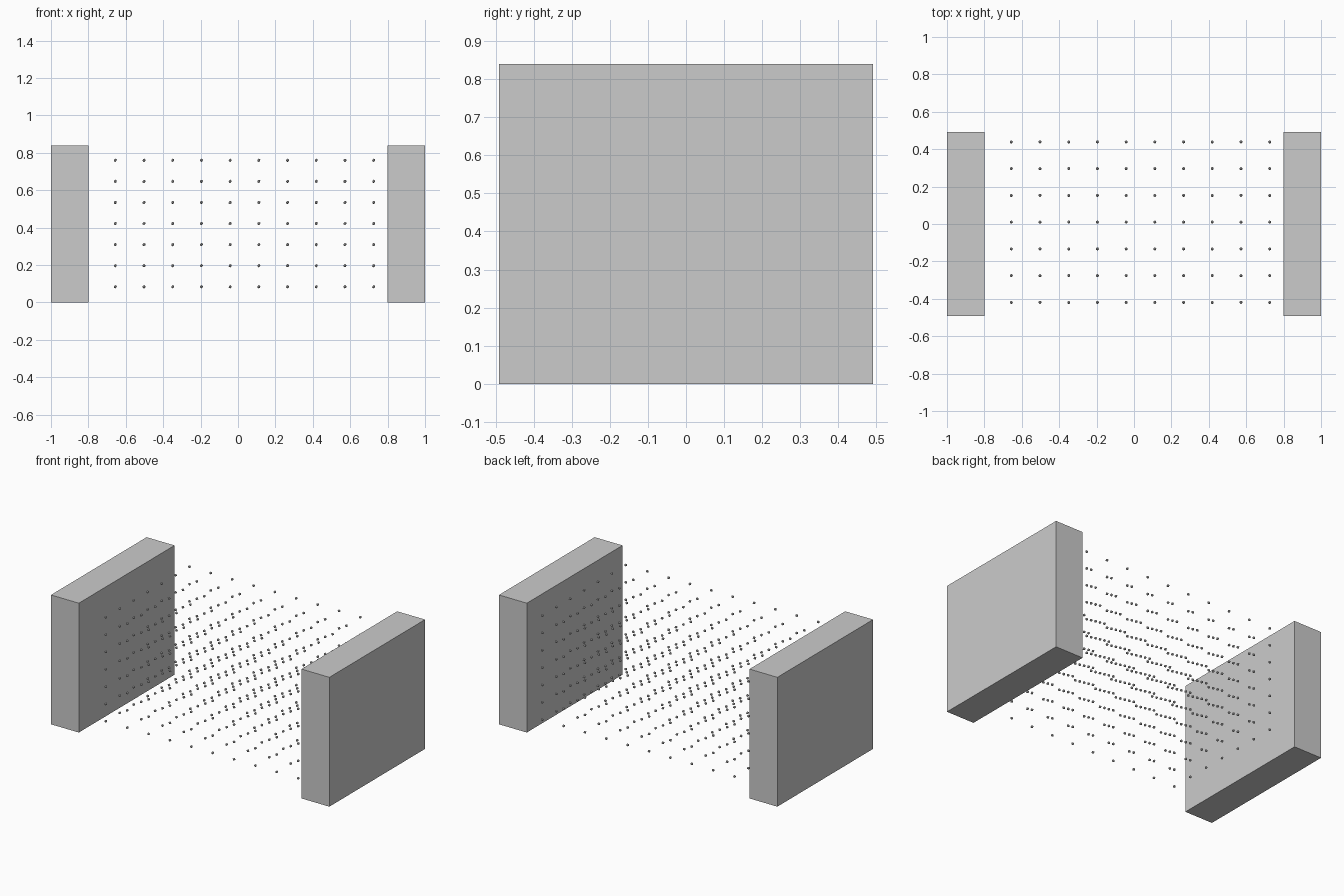
import bpy

if "Cube" in bpy.data.objects:
    bpy.data.objects.remove(bpy.data.objects["Cube"])

DEPTH, HEIGHT, THICK = 0.982, 0.84, 0.2
START = (-0.656, -0.419, 0.084)      # first bead of the lattice
STEP = (0.1535, 0.143, 0.1127)
COUNT = (10, 7, 7)

# End plates
for name, side in (("left_plate", -1), ("right_plate", 1)):
    bpy.ops.mesh.primitive_cube_add(size=1, location=(side * (1 - THICK / 2), 0, HEIGHT / 2))
    plate = bpy.context.object
    plate.name = name
    plate.scale = (THICK, DEPTH, HEIGHT)
    bpy.ops.object.transform_apply(location=False, rotation=False, scale=True)

# Lattice of small low-poly beads between the plates
bpy.ops.mesh.primitive_ico_sphere_add(subdivisions=1, radius=0.009, location=START)
beads = bpy.context.object
beads.name = "bead_lattice"
for axis in range(3):
    arr = beads.modifiers.new("array_" + "xyz"[axis], 'ARRAY')
    arr.count = COUNT[axis]
    arr.use_relative_offset = False
    arr.use_constant_offset = True
    offset = [0, 0, 0]
    offset[axis] = STEP[axis]
    arr.constant_offset_displace = offset
